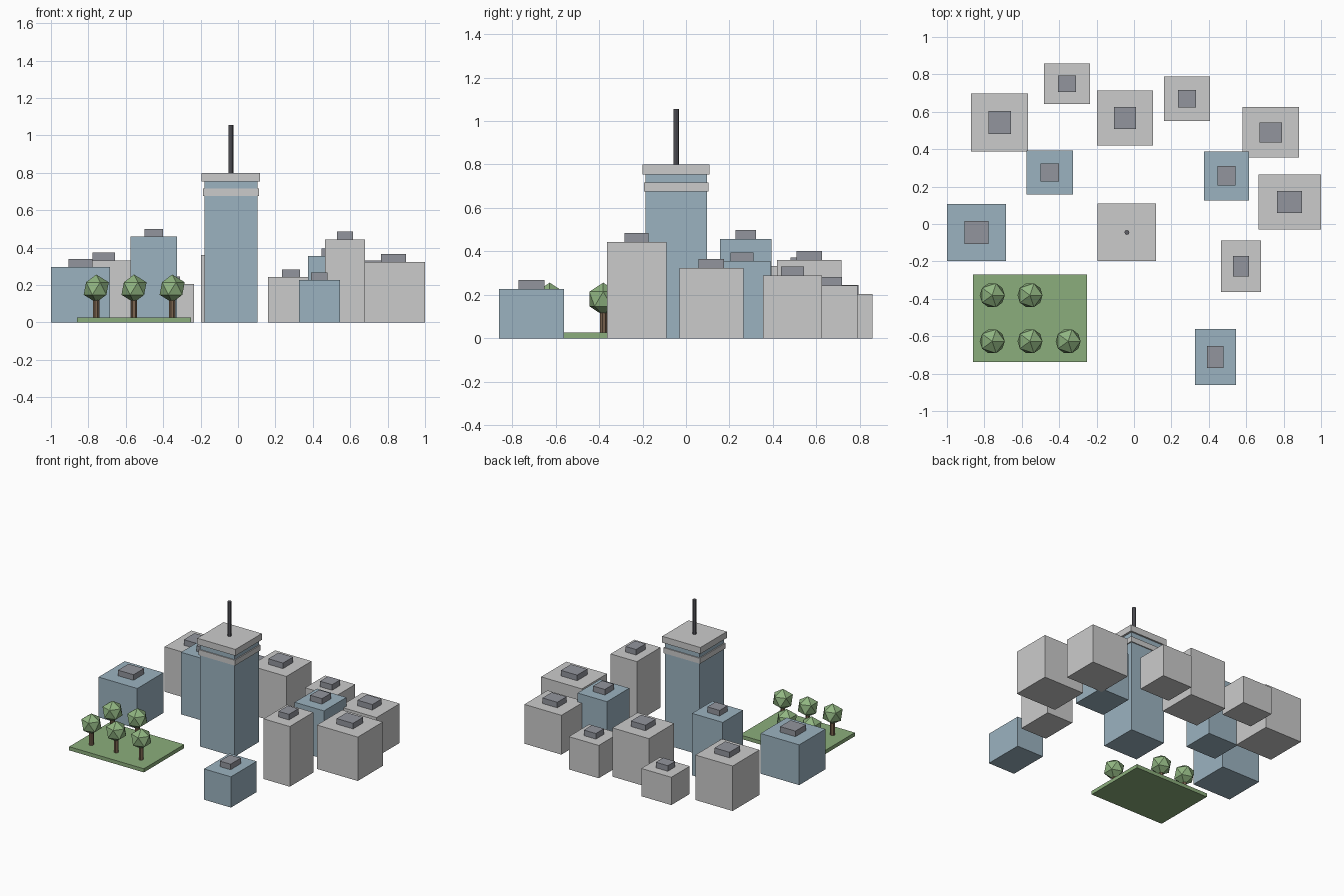
import bpy

if "Cube" in bpy.data.objects:
    bpy.data.objects.remove(bpy.data.objects["Cube"])


def material(name, rgb):
    m = bpy.data.materials.new(name)
    m.diffuse_color = (*rgb, 1)
    m.use_nodes = True
    m.node_tree.nodes["Principled BSDF"].inputs["Base Color"].default_value = m.diffuse_color
    return m


GLASS = material("blue_glass", (0.33, 0.45, 0.53))
ROOF = material("roof_unit_grey", (0.29, 0.30, 0.34))
METAL = material("dark_metal", (0.12, 0.12, 0.14))
GRASS = material("grass", (0.26, 0.42, 0.20))
LEAF = material("leaves", (0.28, 0.46, 0.22))
BARK = material("bark", (0.20, 0.13, 0.08))


def finish(name, mat):
    ob = bpy.context.object
    ob.name = name
    if mat:
        ob.data.materials.append(mat)
    return ob


def box(name, cx, cy, sx, sy, z0, z1, mat=None):
    bpy.ops.mesh.primitive_cube_add(size=1, location=(cx, cy, (z0 + z1) / 2))
    ob = bpy.context.object
    ob.scale = (sx, sy, z1 - z0)
    bpy.ops.object.transform_apply(location=False, rotation=False, scale=True)
    return finish(name, mat)


def rod(name, x, y, r, z0, z1, sides, mat):
    bpy.ops.mesh.primitive_cylinder_add(vertices=sides, radius=r, depth=z1 - z0,
                                        location=(x, y, (z0 + z1) / 2))
    return finish(name, mat)


# City blocks: centre x, centre y, width, depth, height, material
blocks = [
    (-0.718, 0.543, 0.305, 0.312, 0.332, None),
    (-0.358, 0.750, 0.245, 0.215, 0.205, None),
    (-0.048, 0.567, 0.298, 0.295, 0.360, None),
    (0.283, 0.670, 0.245, 0.236, 0.242, None),
    (0.731, 0.490, 0.303, 0.270, 0.290, None),
    (-0.450, 0.275, 0.250, 0.236, 0.458, GLASS),
    (0.494, 0.257, 0.240, 0.262, 0.355, GLASS),
    (0.832, 0.117, 0.333, 0.293, 0.324, None),
    (-0.842, -0.045, 0.316, 0.306, 0.297, GLASS),
    (0.571, -0.227, 0.214, 0.275, 0.444, None),
    (0.435, -0.711, 0.220, 0.300, 0.227, GLASS),
]
for i, (x, y, w, d, h, mat) in enumerate(blocks):
    box(f"building_{i}", x, y, w, d, 0, h, mat)
    box(f"roof_unit_{i}", x, y, w * 0.4, d * 0.4, h, h + 0.041, ROOF)

# Central tower with belt, crown slab and mast
TX, TY = -0.038, -0.045
box("tower", TX, TY, 0.282, 0.284, 0, 0.753, GLASS)
box("tower_belt", TX, TY, 0.298, 0.298, 0.676, 0.716)
box("tower_crown", TX, TY, 0.312, 0.308, 0.753, 0.80)
rod("mast", TX, TY, 0.013, 0.80, 1.055, 8, METAL)

# Park lawn and trees
box("park_lawn", -0.556, -0.504, 0.61, 0.47, 0, 0.027, GRASS)
for i, (x, y) in enumerate([(-0.758, -0.381), (-0.556, -0.381), (-0.758, -0.627),
                            (-0.556, -0.627), (-0.352, -0.627)]):
    rod(f"tree_trunk_{i}", x, y, 0.017, 0.027, 0.15, 7, BARK)
    bpy.ops.mesh.primitive_ico_sphere_add(subdivisions=1, radius=0.075,
                                          location=(x, y, 0.181))
    finish(f"tree_crown_{i}", LEAF)
